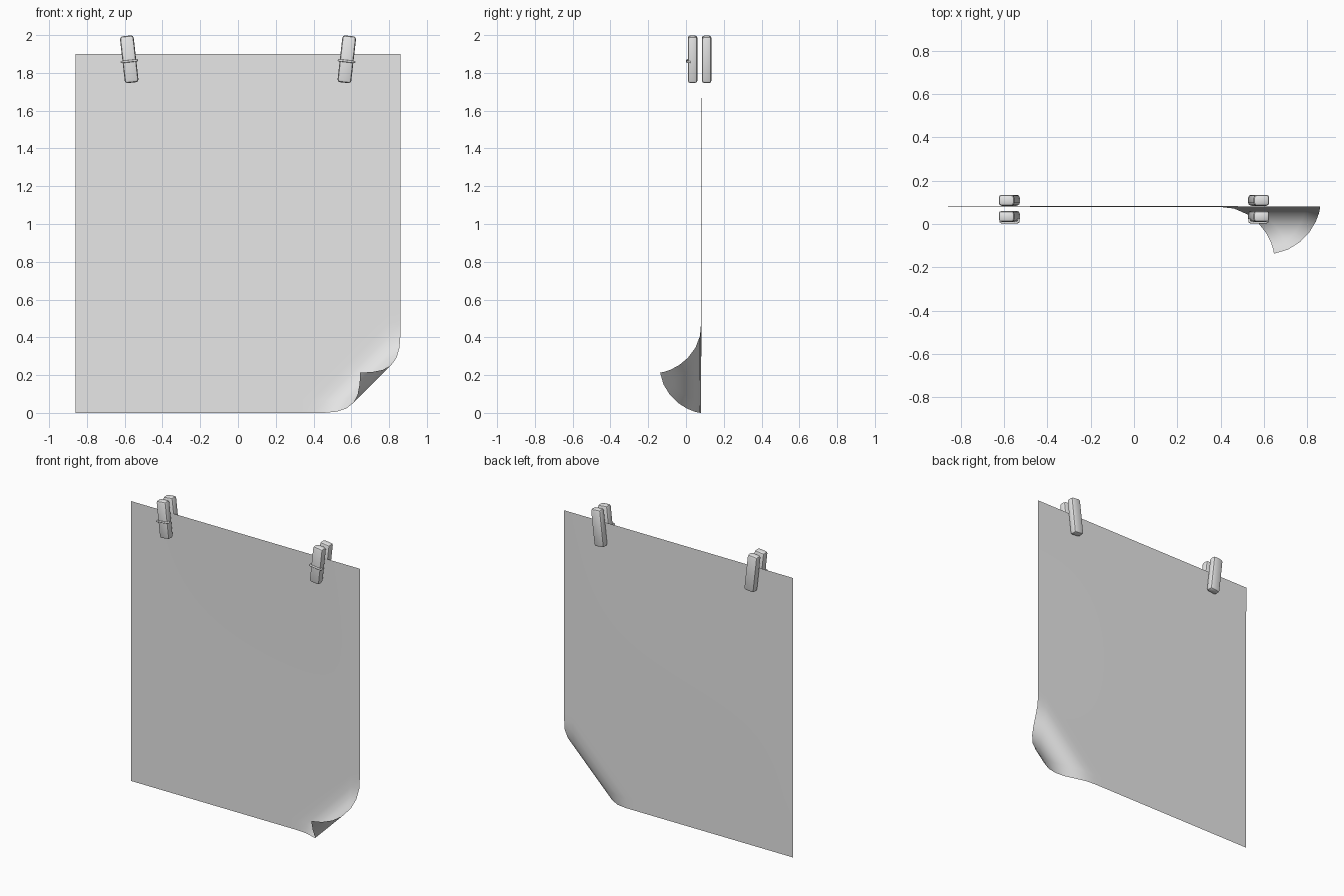
import bpy, bmesh, math
from mathutils import Matrix, Vector

if "Cube" in bpy.data.objects:
    bpy.data.objects.remove(bpy.data.objects["Cube"], do_unlink=True)

grey = bpy.data.materials.new("light_grey")
grey.use_nodes = True
grey.diffuse_color = (0.8, 0.8, 0.8, 1)
grey.node_tree.nodes["Principled BSDF"].inputs["Base Color"].default_value = (0.8, 0.8, 0.8, 1)

HALF_W, HEIGHT, SHEET_Y = 0.86, 1.9, 0.08
ROLL_START, ROLL_R = 0.286, 0.109


def add_object(name, bm, angle):
    mesh = bpy.data.meshes.new(name)
    bm.to_mesh(mesh)
    bm.free()
    mesh.materials.append(grey)
    obj = bpy.data.objects.new(name, mesh)
    bpy.context.collection.objects.link(obj)
    bpy.ops.object.select_all(action="DESELECT")
    obj.select_set(True)
    bpy.context.view_layer.objects.active = obj
    bpy.ops.object.shade_smooth_by_angle(angle=math.radians(angle))
    return obj


def sheet_point(x, z):
    """Gently bowed sheet whose lower corner rolls forward about a diagonal."""
    bow = 0.003 * math.cos(math.pi * x / 1.7) * math.sin(math.pi * z / HEIGHT)
    y = SHEET_Y + bow + 0.002 * (z / HEIGHT - 0.5)
    across, along = (x - z) / math.sqrt(2), (x + z) / math.sqrt(2)
    if across > ROLL_START:
        a = (across - ROLL_START) / ROLL_R
        across = ROLL_START + ROLL_R * math.sin(a)
        y -= ROLL_R * (1 - math.cos(a))
    return Vector(((along + across) / math.sqrt(2), y, (along - across) / math.sqrt(2)))


# Paper sheet with curled corner
bm = bmesh.new()
bmesh.ops.create_grid(bm, x_segments=26, y_segments=28, size=1)
for v in bm.verts:
    v.co = sheet_point(v.co.x * HALF_W, (v.co.y + 1) * HEIGHT / 2)
add_object("paper_sheet", bm, 80)


def peg_jaw(name, place, y):
    bm = bmesh.new()
    bmesh.ops.create_cube(bm, size=1)
    bmesh.ops.scale(bm, vec=(0.073, 0.051, 0.249), verts=bm.verts)
    bmesh.ops.bevel(bm, geom=bm.edges[:], offset=0.014, segments=2,
                    profile=0.5, affect="EDGES")
    bmesh.ops.transform(bm, matrix=place @ Matrix.Translation((0, y, 0)), verts=bm.verts)
    add_object(name, bm, 40)


def peg_wire(name, place):
    # Thin bar across the jaw, its ends bent back along the sides
    path = [(-0.04, 0.024), (-0.042, 0.011), (-0.034, 0.007),
            (0.034, 0.007), (0.042, 0.011), (0.04, 0.024)]
    curve = bpy.data.curves.new(name, "CURVE")
    curve.dimensions = "3D"
    curve.bevel_depth = 0.006
    curve.bevel_resolution = 2
    curve.use_fill_caps = True
    spline = curve.splines.new("POLY")
    spline.points.add(len(path) - 1)
    for point, (x, y) in zip(spline.points, path):
        point.co = (*(place @ Vector((x, y, -0.01))), 1)
    curve.materials.append(grey)
    bpy.context.collection.objects.link(bpy.data.objects.new(name, curve))


# Two pegs, leaning outward at the top
for side, sign in (("left", 1), ("right", -1)):
    place = Matrix.Translation((sign * 0.576, 0, 1.872)) @ Matrix.Rotation(sign * math.radians(6.5), 4, "Y")
    peg_jaw(side + "_peg_front_jaw", place, 0.035)
    peg_jaw(side + "_peg_back_jaw", place, 0.1095)
    peg_wire(side + "_peg_wire", place)
